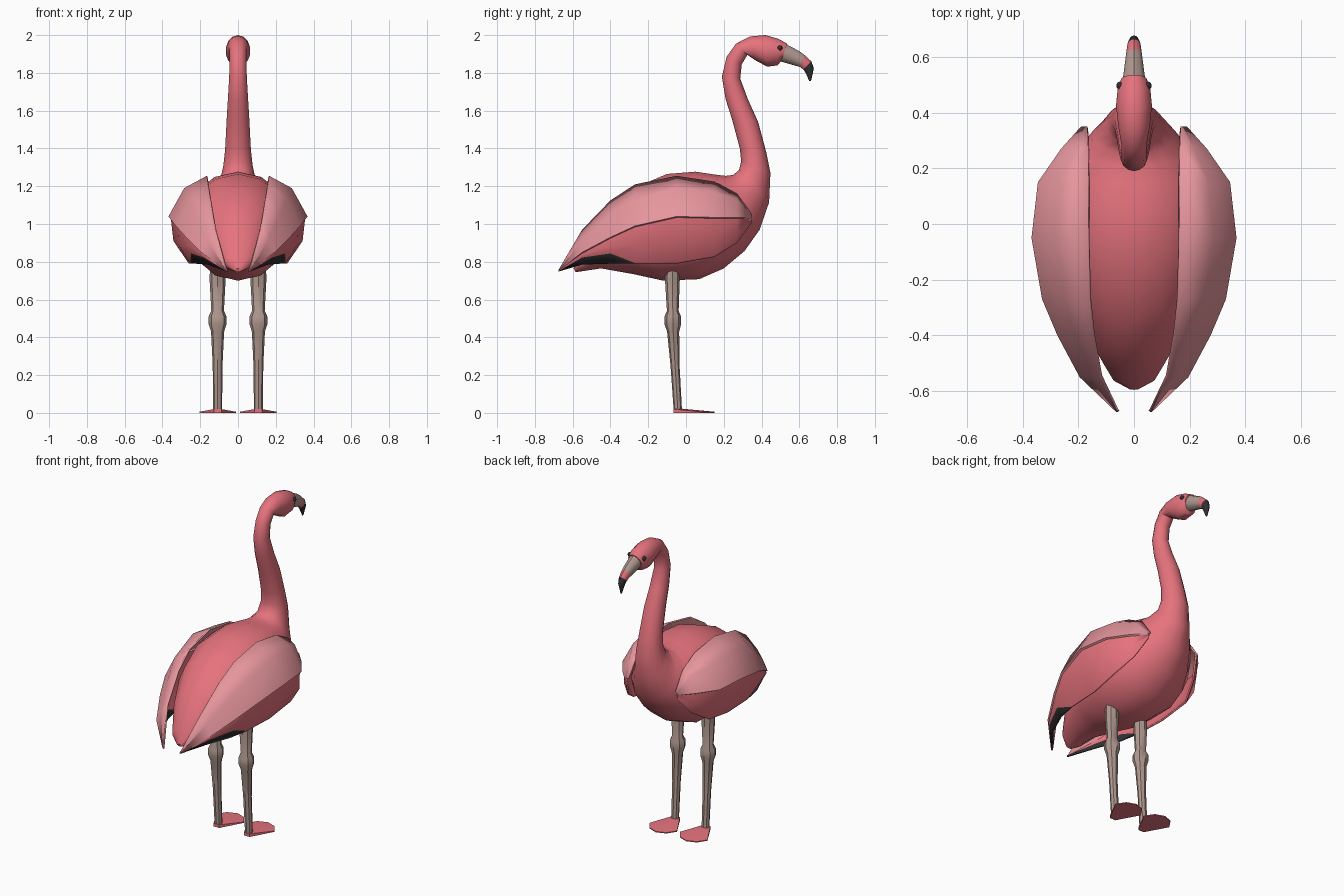
import bpy, bmesh, math
from mathutils import Vector

if "Cube" in bpy.data.objects:
    bpy.data.objects.remove(bpy.data.objects["Cube"])


def material(name, rgb):
    m = bpy.data.materials.new(name)
    m.diffuse_color = (*rgb, 1)
    m.use_nodes = True
    m.node_tree.nodes["Principled BSDF"].inputs["Base Color"].default_value = m.diffuse_color
    return m


PINK = material("pink", (0.79, 0.17, 0.205))
PALE = material("pale pink", (0.79, 0.305, 0.337))
GREY = material("warm grey", (0.43, 0.315, 0.275))
BLACK = material("black", (0.03, 0.03, 0.032))


def finish(name, bm, mats, mirror=False, angle=40, thickness=0):
    """Turn a bmesh into a shaded object, optionally thickened and mirrored in x."""
    mesh = bpy.data.meshes.new(name)
    bm.to_mesh(mesh)
    bm.free()
    for m in mats:
        mesh.materials.append(m)
    ob = bpy.data.objects.new(name, mesh)
    bpy.context.collection.objects.link(ob)
    if thickness:
        s = ob.modifiers.new("thickness", 'SOLIDIFY')
        s.thickness, s.offset = thickness, -1
    if mirror:
        ob.modifiers.new("mirror", 'MIRROR')
    bpy.ops.object.select_all(action='DESELECT')
    ob.select_set(True)
    bpy.context.view_layer.objects.active = ob
    bpy.ops.object.shade_smooth_by_angle(angle=math.radians(angle))
    return ob


def loft(name, rings, sides, mats, x=0, band=lambda i: 0, mirror=False):
    """Skin elliptical rings, each (y, z of one end, y, z of the other end, half width)."""
    bm = bmesh.new()
    loops = []
    for y1, z1, y2, z2, w in rings:
        a, b = Vector((x, y1, z1)), Vector((x, y2, z2))
        mid, half = (a + b) / 2, (a - b) / 2
        loops.append([bm.verts.new(mid + half * math.cos(t) + Vector((w * math.sin(t), 0, 0)))
                      for t in (math.tau * k / sides for k in range(sides))])
    for i in range(len(loops) - 1):
        for k in range(sides):
            n = (k + 1) % sides
            f = bm.faces.new((loops[i][k], loops[i][n], loops[i + 1][n], loops[i + 1][k]))
            f.material_index = band(i)
    bm.faces.new(loops[0][::-1]).material_index = band(0)
    bm.faces.new(loops[-1]).material_index = band(len(loops) - 2)
    bmesh.ops.recalc_face_normals(bm, faces=bm.faces)
    return finish(name, bm, mats, mirror)


# Body, neck and head: one skin from tail to face
loft("body_neck_head", [
    (-.595, .765, -.585, .745, .02),
    (-.57, .84, -.55, .75, .075),
    (-.46, 1.03, -.45, .765, .14),
    (-.30, 1.18, -.28, .735, .22),
    (-.10, 1.265, -.12, .70, .275),
    (.05, 1.277, .07, .708, .285),
    (.15, 1.262, .20, .765, .26),
    (.21, 1.255, .31, .857, .205),
    (.25, 1.26, .39, .97, .15),
    (.28, 1.285, .44, 1.115, .10),
    (.292, 1.33, .447, 1.27, .08),
    (.285, 1.40, .425, 1.38, .07),
    (.245, 1.55, .382, 1.54, .062),
    (.21, 1.66, .328, 1.66, .055),
    (.19, 1.78, .287, 1.77, .048),
    (.215, 1.885, .295, 1.845, .045),
    (.265, 1.955, .325, 1.895, .047),
    (.34, 1.993, .37, 1.865, .058),
    (.42, 2.0, .43, 1.833, .066),
    (.49, 1.98, .485, 1.84, .06),
    (.535, 1.955, .505, 1.865, .046),
], 14, [PINK])

# Hooked beak: grey base, pink band, black tip
loft("beak", [
    (.525, 1.955, .495, 1.862, .043),
    (.60, 1.915, .565, 1.842, .033),
    (.627, 1.895, .602, 1.832, .029),
    (.663, 1.862, .622, 1.818, .024),
    (.677, 1.825, .636, 1.795, .018),
    (.662, 1.757, .652, 1.757, .004),
], 10, [GREY, PINK, BLACK], band=lambda i: (0, 0, 1, 2, 2)[i])

# Eyes
bm = bmesh.new()
bmesh.ops.create_uvsphere(bm, u_segments=10, v_segments=6, radius=.014)
bmesh.ops.translate(bm, verts=bm.verts, vec=(.05, .497, 1.932))
finish("eyes", bm, [BLACK], mirror=True)

# Folded wings: (y, then x and z of top edge, crest, covert edge, flank, lower edge)
stations = [
    (.35, .168, 1.05, .178, 1.045, .19, 1.035, .187, 1.02, .18, 1.01),
    (.27, .165, 1.16, .215, 1.13, .262, 1.035, .25, .96, .225, .90),
    (.15, .165, 1.225, .27, 1.17, .345, 1.035, .33, .92, .27, .825),
    (-.05, .165, 1.255, .285, 1.19, .368, 1.04, .342, .91, .26, .79),
    (-.27, .16, 1.21, .26, 1.13, .33, .99, .315, .89, .25, .79),
    (-.40, .147, 1.125, .22, 1.04, .275, .93, .265, .88, .225, .79),
    (-.55, .12, .97, .16, .915, .195, .85, .188, .835, .16, .785),
    (-.675, .06, .757, .062, .755, .064, .753, .062, .751, .06, .748),
]
bm = bmesh.new()
rows = []
for i, (y, *p) in enumerate(stations):
    top, crest, edge, flank, low = [Vector((p[k], y, p[k + 1])) for k in range(0, 10, 2)]
    step = .012 if i < 7 else .001
    lip = edge - Vector((step, 0, step / 2))
    dark = low.lerp(flank, (.15, .12, .08, .05, .03, .6, .75, .5)[i])  # top of the dark feathers
    rows.append([bm.verts.new(v) for v in (top, crest, edge, lip, flank, dark, low)])
for i in range(len(rows) - 1):
    for j in range(6):
        f = bm.faces.new((rows[i][j], rows[i + 1][j], rows[i + 1][j + 1], rows[i][j + 1]))
        f.material_index = 0 if j < 3 else 2 if j == 5 and i >= 4 else 1
finish("wings", bm, [PALE, PINK, BLACK], mirror=True, thickness=.01)

# Legs with a knobbly joint
leg = [(.77, -.072, .038), (.70, -.072, .039), (.54, -.070, .031), (.51, -.070, .044),
       (.47, -.070, .044), (.43, -.068, .032), (.25, -.058, .024), (.01, -.043, .022)]
loft("legs", [(y - r, z, y + r, z, r * 1.08) for z, y, r in leg], 8, [GREY], x=.108, mirror=True)

# Webbed feet: thin fans rising to the heel
outline = [(-.02, -.065), (.02, -.065), (.097, .075), (.06, .13), (0, .152), (-.06, .13), (-.097, .075)]
bm = bmesh.new()
base = [bm.verts.new((.108 + x, y, 0)) for x, y in outline]
rim = [bm.verts.new((.108 + x, y, .02 if y < 0 else .006)) for x, y in outline]
bm.faces.new(base[::-1])
peak = bm.verts.new((.108, -.02, .022))
for k in range(len(outline)):
    n = (k + 1) % len(outline)
    bm.faces.new((base[k], base[n], rim[n], rim[k]))
    bm.faces.new((rim[k], rim[n], peak))
bmesh.ops.recalc_face_normals(bm, faces=bm.faces)
finish("feet", bm, [PINK], mirror=True, angle=30)
